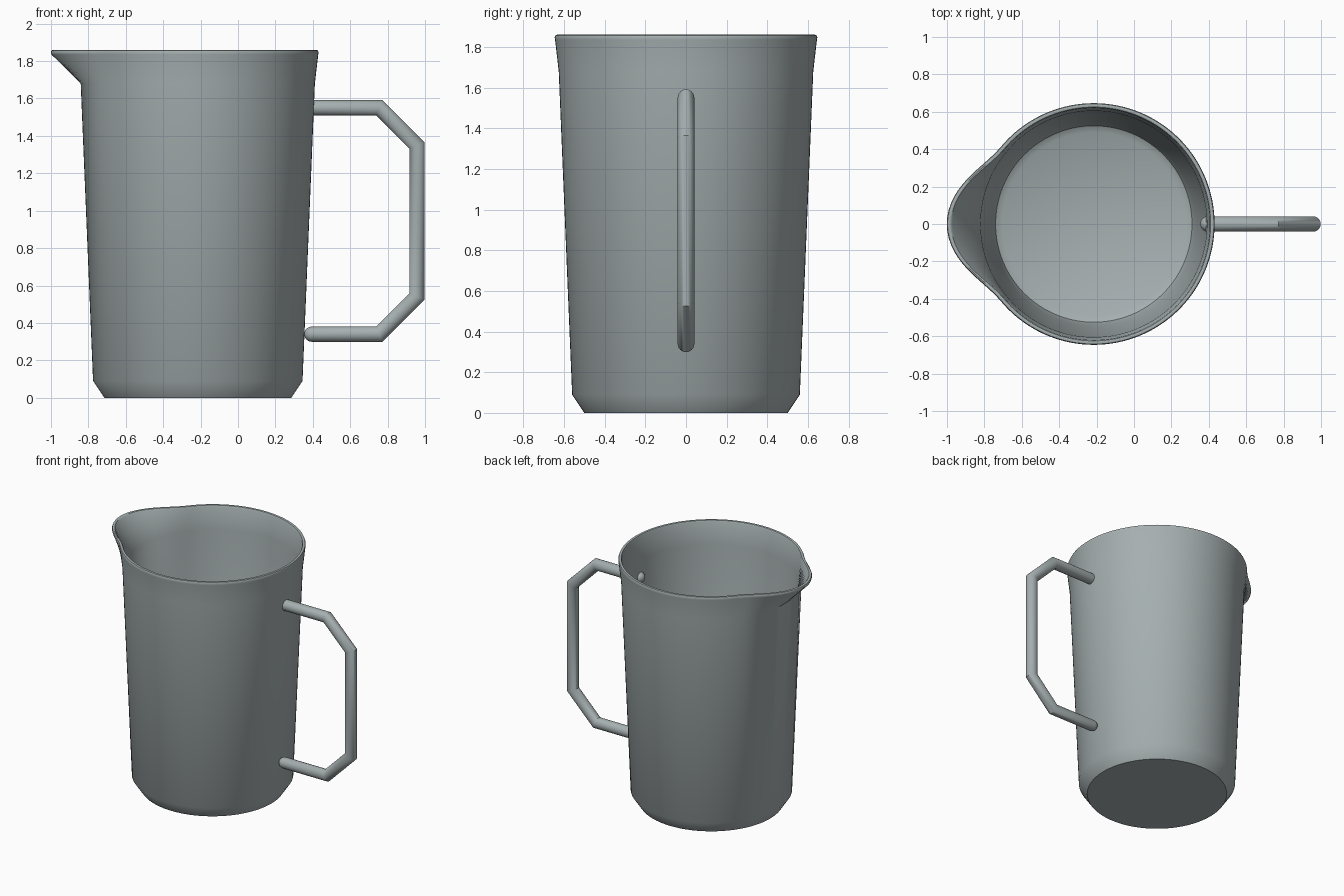
import bpy, bmesh, math
from mathutils import Vector

if "Cube" in bpy.data.objects:
    bpy.data.objects.remove(bpy.data.objects["Cube"])

grey = bpy.data.materials.new("blue_grey")
grey.diffuse_color = (0.38, 0.43, 0.435, 1)
grey.use_nodes = True
grey.node_tree.nodes["Principled BSDF"].inputs["Base Color"].default_value = grey.diffuse_color


def loft(name, rings):
    """Skin a list of equal point rings and cap both ends."""
    bm = bmesh.new()
    loops = [[bm.verts.new(p) for p in ring] for ring in rings]
    n = len(loops[0])
    for a, b in zip(loops, loops[1:]):
        for i in range(n):
            j = (i + 1) % n
            bm.faces.new((a[i], a[j], b[j], b[i]))
    bm.faces.new(loops[0][::-1])
    bm.faces.new(loops[-1])
    bmesh.ops.recalc_face_normals(bm, faces=bm.faces)
    mesh = bpy.data.meshes.new(name)
    bm.to_mesh(mesh)
    bm.free()
    mesh.materials.append(grey)
    obj = bpy.data.objects.new(name, mesh)
    bpy.context.collection.objects.link(obj)
    bpy.ops.object.select_all(action='DESELECT')
    obj.select_set(True)
    bpy.context.view_layer.objects.active = obj
    bpy.ops.object.shade_smooth_by_angle(angle=math.radians(40))
    return obj


# Jug body: outer wall, rounded rim, inner wall, floor (radius, height, spout reach)
CENTRE_X, SIDES = -0.215, 128
profile = [(0.50, 0, 0), (0.56, 0.09, 0), (0.626, 1.68, 0),
           (0.644, 1.835, 0.138), (0.646, 1.847, 0.14), (0.642, 1.857, 0.14),
           (0.634, 1.86, 0.14), (0.625, 1.857, 0.138), (0.620, 1.847, 0.136),
           (0.605, 1.68, 0), (0.545, 0.13, 0), (0.525, 0.07, 0), (0.49, 0.05, 0)]


def body_ring(radius, z, reach):
    ring = []
    for i in range(SIDES):
        a = 2 * math.pi * i / SIDES
        off = abs(a - math.pi) / math.radians(40)      # angle away from the spout
        bulge = math.cos(off * math.pi / 2) ** 2 if off < 1 else 0
        r = radius + reach * bulge
        ring.append((CENTRE_X + r * math.cos(a), r * math.sin(a), z))
    return ring


loft("jug_body", [body_ring(*p) for p in profile])

# Handle: round bar mitred along an angular path, with rounded ends
path = [Vector(p) for p in ((0.395, 1.55), (0.755, 1.55), (0.957, 1.348),
                            (0.957, 0.542), (0.755, 0.34), (0.395, 0.34))]
BAR, BAR_SIDES = 0.041, 24


def bar_ring(point, normal, width, stretch=1):
    ring = []
    for i in range(BAR_SIDES):
        a = 2 * math.pi * i / BAR_SIDES
        q = point + normal * (width * stretch * math.cos(a))
        ring.append((q.x, width * math.sin(a), q.y))
    return ring


def end_rings(point, tangent):
    """Dome rings from the tip back to the full width of the bar."""
    normal = Vector((-tangent.y, tangent.x))
    return [bar_ring(point - tangent * BAR * math.cos(t), normal, BAR * math.sin(t))
            for t in (math.radians(d) for d in (12, 30, 50, 70, 90))]


rings = end_rings(path[0], Vector((1, 0)))
for before, here, after in zip(path, path[1:], path[2:]):
    d1, d2 = (here - before).normalized(), (after - here).normalized()
    t = (d1 + d2).normalized()
    rings.append(bar_ring(here, Vector((-t.y, t.x)), BAR, 1 / t.dot(d1)))
last = end_rings(path[-1], Vector((1, 0)))
# the bar runs back towards the body, so its closing rings face the other way
rings += [[(x, y, 2 * path[-1].y - z) for x, y, z in ring] for ring in reversed(last)]
loft("handle", rings)
